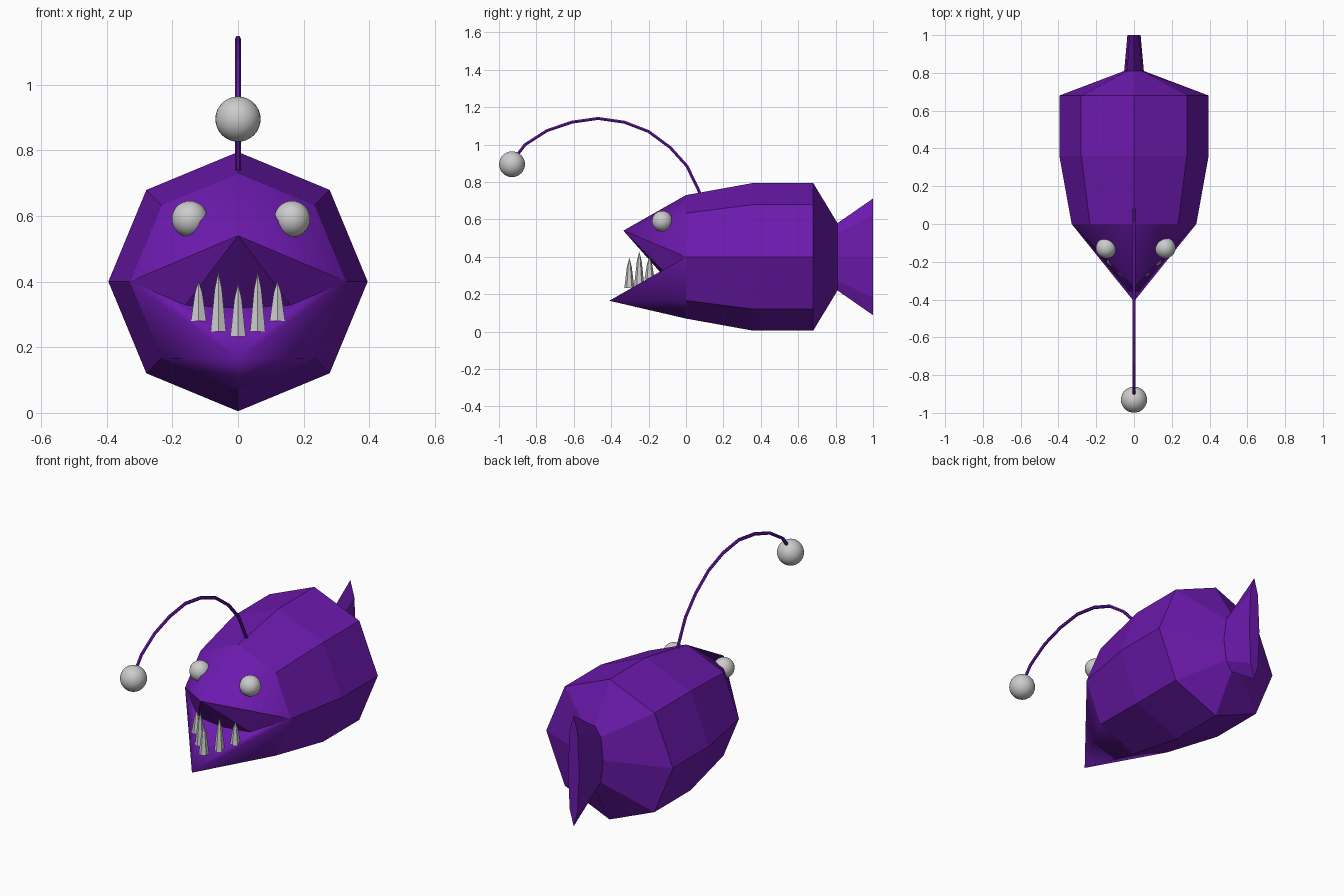
import bpy, bmesh, math

if "Cube" in bpy.data.objects:
    bpy.data.objects.remove(bpy.data.objects["Cube"])

purple = bpy.data.materials.new("purple_skin")
purple.diffuse_color = (0.15, 0.01, 0.42, 1)
purple.use_nodes = True
purple.node_tree.nodes["Principled BSDF"].inputs["Base Color"].default_value = purple.diffuse_color


def to_object(bm, name, mat=None):
    mesh = bpy.data.meshes.new(name)
    bm.to_mesh(mesh)
    bm.free()
    ob = bpy.data.objects.new(name, mesh)
    bpy.context.collection.objects.link(ob)
    if mat:
        mesh.materials.append(mat)
    return ob


def ball(name, loc, radius):
    bpy.ops.mesh.primitive_uv_sphere_add(segments=32, ring_count=16, radius=radius, location=loc)
    bpy.context.object.name = name
    bpy.ops.object.shade_smooth()


# Body: octagonal sections (y, half width, half height) ending in a flat tail
bm = bmesh.new()
sections = [(0, .33, .33), (.36, .395, .395), (.68, .395, .395), (.81, .052, .18), (1, .035, .312)]
rings = []
for y, rx, rz in sections:
    rings.append([bm.verts.new((rx * math.cos(k * math.pi / 4), y, .4 + rz * math.sin(k * math.pi / 4)))
                  for k in range(8)])
for a, b in zip(rings, rings[1:]):
    for k in range(8):
        n = (k + 1) % 8
        bm.faces.new((a[k], a[n], b[n], b[k]))
bm.faces.new(rings[-1])

# Jaws: the front ring closes on two tips, with an open mouth between them
front = rings[0]
upper_tip = bm.verts.new((0, -.335, .54))
lower_tip = bm.verts.new((0, -.41, .165))
jaw = []
for k in range(8):
    tip = upper_tip if k < 4 else lower_tip
    jaw.append(bm.faces.new((front[k], tip, front[(k + 1) % 8])))
throat = [front[4]] + [bm.verts.new((x, y, .4 + .573 * y))
                       for x, y in ((-.16, -.125), (0, -.14), (.16, -.125))] + [front[0]]
for a, b in zip(throat, throat[1:]):
    roof = bm.faces.new((a, b, upper_tip))
    floor = bm.faces.new((b, a, lower_tip))
    jaw += [roof, floor]
    roof.smooth = False
bmesh.ops.recalc_face_normals(bm, faces=bm.faces)
for f in jaw:
    f.smooth = not (upper_tip in f.verts and any(v in throat[1:4] for v in f.verts))
body = to_object(bm, "body", purple)

# Teeth: tapered spikes standing on the mouth floor (x, y, base z, tip z)
spots = [(0, -.303, .232, .395)]
for s in (-1, 1):
    spots += [(s * .06, -.25, .248, .43), (s * .12, -.195, .28, .402)]
for i, (x, y, z0, z1) in enumerate(spots):
    bm = bmesh.new()
    loops = [[bm.verts.new((x + r * math.sin(k * math.pi / 3), y + r * math.cos(k * math.pi / 3),
                            z0 + t * (z1 - z0))) for k in range(6)]
             for t, r in ((0, .027), (.7, .013))]
    tip = bm.verts.new((x, y, z1))
    for k in range(6):
        n = (k + 1) % 6
        bm.faces.new((loops[0][k], loops[0][n], loops[1][n], loops[1][k]))
        bm.faces.new((loops[1][k], loops[1][n], tip))
    bm.faces.new(loops[0])
    bmesh.ops.recalc_face_normals(bm, faces=bm.faces)
    to_object(bm, f"tooth_{i + 1}")

# Eyes and lure bulb
ball("eye_left", (-.147, -.127, .591), .055)
ball("eye_right", (.165, -.127, .591), .055)
ball("lure_bulb", (0, -.93, .895), .069)

# Lure stalk: a thin tube along an arched path
path = [(.08, .73), (.005, .885), (-.085, .985), (-.2, 1.07), (-.33, 1.12), (-.47, 1.14),
        (-.61, 1.12), (-.743, 1.075), (-.86, 1.0), (-.91, .935)]
curve = bpy.data.curves.new("lure_stalk", 'CURVE')
curve.dimensions = '3D'
curve.bevel_depth = .009
curve.bevel_resolution = 1
curve.use_fill_caps = True
spline = curve.splines.new('POLY')
spline.points.add(len(path) - 1)
for p, (y, z) in zip(spline.points, path):
    p.co = (0, y, z, 1)
spline.use_smooth = False
curve.materials.append(purple)
bpy.context.collection.objects.link(bpy.data.objects.new("lure_stalk", curve))
